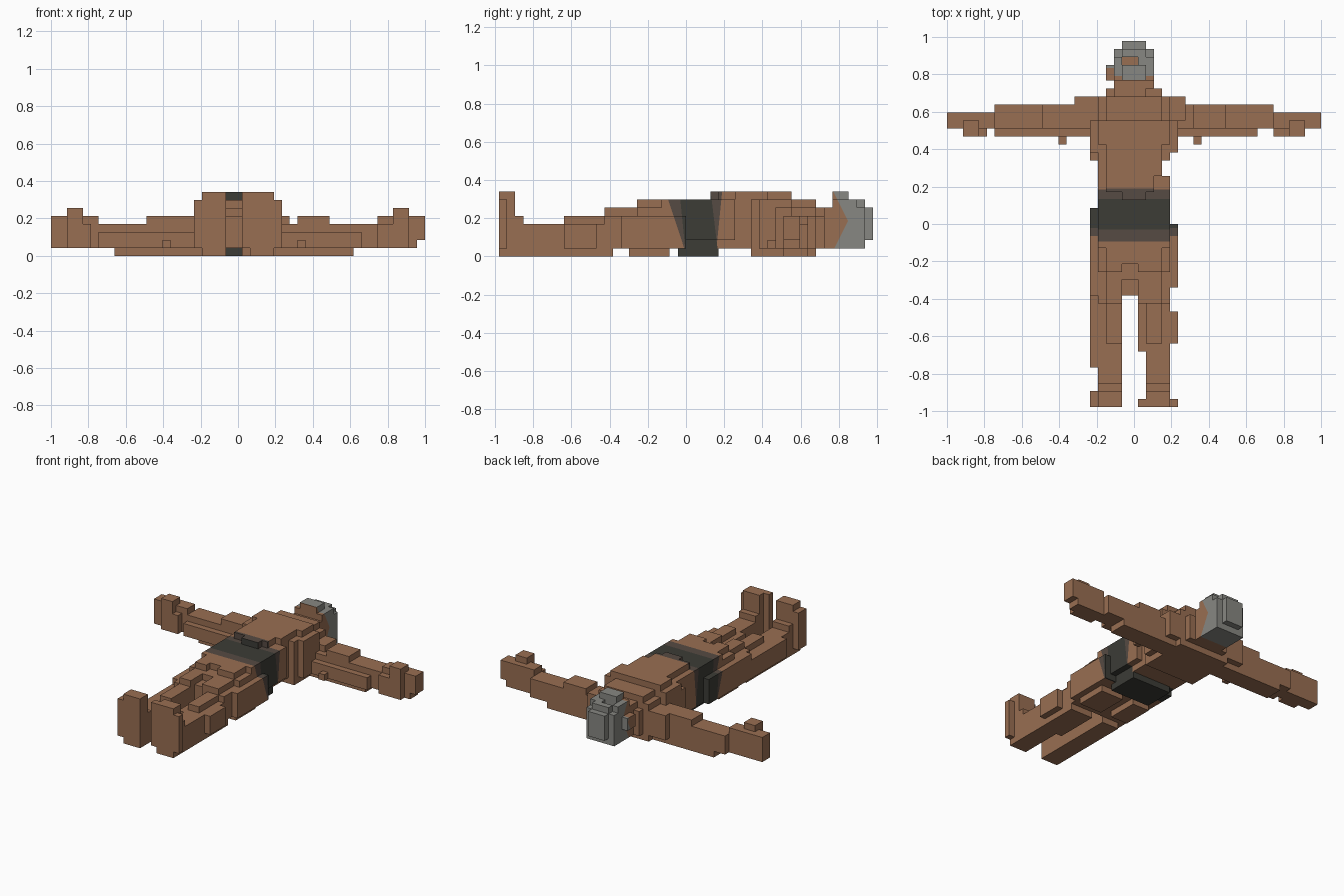
import bpy, bmesh
from mathutils import Vector

cube = bpy.data.objects.get("Cube")
if cube:
    bpy.data.objects.remove(cube, do_unlink=True)

S = 2 / 47                       # block size
ORIGIN = Vector((-1, -23 * S, 0))


def material(name, rgb):
    m = bpy.data.materials.new(name)
    m.use_nodes = True
    m.diffuse_color = (*rgb, 1)
    m.node_tree.nodes["Principled BSDF"].inputs["Base Color"].default_value = (*rgb, 1)
    return m


MATS = [material("brown skin", (0.318, 0.156, 0.084)),
        material("dark brown belt edge", (0.093, 0.069, 0.056)),
        material("black belt", (0.045, 0.045, 0.037)),
        material("grey hair", (0.242, 0.242, 0.223))]
SKIN, EDGE, BELT, HAIR = range(4)

# Colour borders as slanted planes y = a + b * z
BELT_LINES = [(0.005, -0.33), (0.0, -0.10), (0.17, -0.12), (0.155, 0.10)]
HAIR_LINES = [(0.94, -0.5), (0.755, 0.5)]


def past(c, line):
    return c.y > line[0] + line[1] * c.z


def belt_rule(c, n):
    low_out, low_in, top_in, top_out = [past(c, l) for l in BELT_LINES]
    if low_in and not top_in:
        return BELT
    return EDGE if low_out and not top_out else SKIN


def hair_rule(c, n):
    # a bare patch of forehead shows on the upper side
    g = (c - ORIGIN) / S
    if n.z > 0.5 and 22 < g.x < 24 and 43 < g.y < 44:
        return SKIN
    return HAIR if any(past(c, l) for l in HAIR_LINES) else SKIN


PARTS = {}
FILLED = set()


def part(name, boxes, rule=lambda c, n: SKIN, lines=()):
    """Fill blocks x0, x1, y0, y1, z0, z1; earlier parts keep shared blocks."""
    cells = set()
    for x0, x1, y0, y1, z0, z1 in boxes:
        cells |= {(x, y, z) for x in range(x0, x1)
                  for y in range(y0, y1) for z in range(z0, z1)}
    cells -= FILLED
    FILLED.update(cells)
    PARTS[name] = (cells, rule, lines)


def build(name, cells, rule, lines):
    """Make the outer shell of the blocks, colour it and merge flat areas."""
    bm = bmesh.new()
    verts = {}

    def vert(p):
        if p not in verts:
            verts[p] = bm.verts.new(ORIGIN + Vector(p) * S)
        return verts[p]

    for c in sorted(cells):
        for axis in range(3):
            u, v = (axis + 1) % 3, (axis + 2) % 3
            for side in (0, 1):
                near = list(c)
                near[axis] += 2 * side - 1
                if tuple(near) in FILLED:
                    continue
                ring = []
                for du, dv in ((0, 0), (1, 0), (1, 1), (0, 1)):
                    p = list(c)
                    p[axis] += side
                    p[u] += du
                    p[v] += dv
                    ring.append(vert(tuple(p)))
                bm.faces.new(ring if side else ring[::-1])
    for a, b in lines:
        bmesh.ops.bisect_plane(bm, geom=bm.verts[:] + bm.edges[:] + bm.faces[:],
                               dist=1e-5, plane_co=(0, a, 0), plane_no=(0, 1, -b))
    bm.normal_update()
    for f in bm.faces:
        f.material_index = rule(f.calc_center_median(), f.normal)
    bmesh.ops.dissolve_limit(bm, angle_limit=0.01, verts=bm.verts[:],
                             edges=bm.edges[:], delimit={'MATERIAL'})
    me = bpy.data.meshes.new(name)
    bm.to_mesh(me)
    bm.free()
    for m in MATS:
        me.materials.append(m)
    bpy.context.collection.objects.link(bpy.data.objects.new(name, me))


# Head: skull, crown, brow, ear and neck
part("head", [(21, 26, 42, 43, 1, 7), (21, 26, 43, 45, 1, 6), (22, 25, 44, 45, 6, 7),
              (24, 26, 43, 44, 6, 7), (21, 22, 43, 44, 6, 7), (22, 25, 45, 46, 2, 6),
              (22, 25, 41, 43, 7, 8), (21, 26, 41, 42, 1, 7), (20, 21, 41, 43, 3, 5)],
     hair_rule, HAIR_LINES)
part("neck", [(21, 26, 40, 41, 1, 6), (20, 27, 39, 40, 1, 5), (21, 25, 39, 40, 5, 6)])

# Upper body
part("chest", [(19, 28, 31, 39, 0, 6), (18, 29, 32, 36, 1, 7), (18, 19, 31, 32, 2, 6),
               (20, 27, 36, 39, 6, 7), (19, 28, 33, 36, 7, 8), (20, 27, 29, 33, 7, 8),
               (19, 28, 31, 32, 1, 7)])
part("belt_seat", [(20, 27, 22, 27, 0, 1)], lambda c, n: BELT)
part("waist", [(19, 27, 23, 31, 1, 7), (27, 28, 23, 29, 2, 7), (20, 26, 27, 31, 7, 8),
               (22, 25, 26, 27, 7, 8), (18, 19, 21, 25, 1, 5)],
     belt_rule, BELT_LINES)
part("hips", [(19, 28, 17, 23, 1, 6), (18, 19, 14, 23, 1, 5), (28, 29, 15, 23, 1, 5),
              (19, 28, 20, 23, 6, 7), (20, 22, 17, 20, 6, 7), (24, 27, 17, 20, 6, 7),
              (22, 24, 18, 20, 6, 7), (22, 24, 14, 17, 1, 5), (22, 24, 16, 17, 5, 6),
              (19, 22, 16, 21, 0, 1), (24, 28, 16, 21, 0, 1)],
     belt_rule, BELT_LINES)

# Legs and upturned feet
part("right_leg", [(19, 22, 13, 17, 1, 5), (19, 22, 13, 14, 0, 1), (20, 22, 13, 17, 5, 6),
                   (19, 22, 2, 13, 0, 4), (18, 19, 5, 14, 1, 4), (20, 22, 8, 13, 4, 5)])
part("left_leg", [(24, 28, 13, 17, 1, 5), (24, 28, 13, 14, 0, 1), (24, 27, 13, 17, 5, 6),
                  (24, 28, 7, 13, 0, 4), (25, 28, 2, 7, 0, 4), (28, 29, 8, 12, 1, 4),
                  (25, 27, 8, 13, 4, 5)])
part("right_foot", [(19, 22, 0, 2, 0, 8), (18, 19, 0, 2, 1, 7), (19, 22, 2, 3, 4, 5)])
part("left_foot", [(25, 28, 0, 2, 0, 8), (28, 29, 0, 1, 1, 7), (24, 25, 0, 1, 1, 8),
                   (25, 28, 2, 3, 4, 5)])

# Outstretched arms and hands
part("right_arm", [(6, 19, 35, 38, 1, 4), (6, 18, 34, 35, 1, 3), (8, 19, 35, 38, 0, 1),
                   (12, 18, 35, 38, 4, 5), (16, 19, 36, 39, 1, 5), (14, 15, 33, 34, 1, 2)])
part("left_arm", [(28, 41, 35, 38, 1, 4), (29, 39, 34, 35, 1, 3), (28, 38, 35, 38, 0, 1),
                  (31, 35, 35, 38, 4, 5), (28, 30, 36, 39, 1, 5), (31, 32, 33, 34, 1, 2)])
part("right_hand", [(0, 6, 35, 37, 1, 5), (2, 5, 34, 35, 1, 4), (2, 4, 34, 36, 4, 6)])
part("left_hand", [(41, 46, 35, 37, 1, 5), (46, 47, 35, 37, 2, 5), (41, 45, 34, 35, 1, 4),
                   (43, 45, 34, 36, 4, 6)])

for part_name, data in PARTS.items():
    build(part_name, *data)
